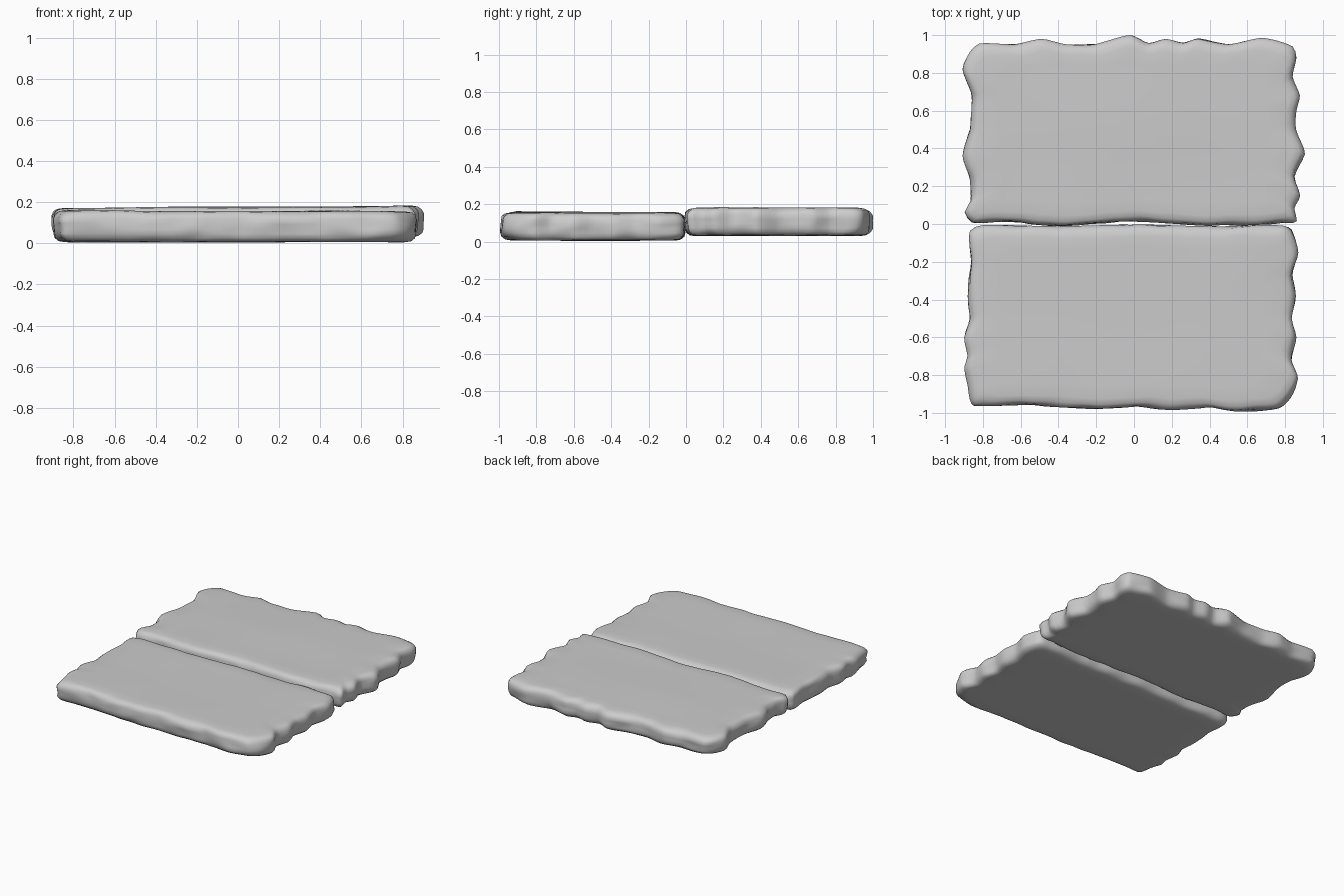
import bpy, bmesh
from mathutils import Vector, noise

if "Cube" in bpy.data.objects:
    bpy.data.objects.remove(bpy.data.objects["Cube"])

# Weathered outlines (counter-clockwise, read from above)
FRONT = [(-.87,-.93), (-.85,-.962), (-.6,-.96), (-.4,-.97), (-.2,-.98), (0,-.972), (.2,-.985),
         (.4,-.975), (.57,-.995), (.77,-.975), (.83,-.92), (.87,-.82), (.835,-.72), (.86,-.6),
         (.835,-.5), (.86,-.38), (.84,-.27), (.87,-.15), (.835,-.03), (.8,-.005), (.4,-.012),
         (0,-.002), (-.4,-.012), (-.8,-.006), (-.868,-.035), (-.868,-.2), (-.885,-.38), (-.87,-.5),
         (-.9,-.6), (-.882,-.7), (-.9,-.76), (-.88,-.86)]
BACK = [(-.9,.06), (-.86,.005), (-.7,.012), (-.4,-.012), (0,.012), (.4,-.01), (.82,.002),
        (.862,.015), (.85,.08), (.88,.15), (.85,.25), (.905,.37), (.858,.5), (.86,.6), (.878,.68),
        (.84,.78), (.86,.88), (.84,.94), (.68,.985), (.5,.952), (.34,.985), (.26,.96), (.17,.98),
        (.08,.962), (-.02,1.0), (-.2,.955), (-.36,.953), (-.49,.98), (-.63,.952), (-.82,.955),
        (-.87,.91), (-.908,.82), (-.86,.68), (-.872,.5), (-.908,.36), (-.87,.24), (-.868,.12)]

# Side profile: inset from the outline, height as a share of the thickness
PROFILE = [(.055, 0), (.03, .03), (.012, .13), (.004, .27), (.003, .42), (0, .58),
           (.002, .74), (.012, .88), (.03, .965), (.06, 1)]
SHRINK = [.85, .7, .55, .4, .25, .12]


def smooth_loop(pts, steps=5):
    """Closed Catmull-Rom curve through the points."""
    p = [Vector(q) for q in pts]
    n, out = len(p), []
    for i in range(n):
        a, b, c, d = p[i - 1], p[i], p[(i + 1) % n], p[(i + 2) % n]
        k = max(2, min(10, round((c - b).length / .03)))
        for s in range(k):
            t = s / k
            m0 = (c - a).normalized() * (c - b).length * .7
            m1 = (d - b).normalized() * (c - b).length * .7
            out.append(b * (2*t**3 - 3*t*t + 1) + m0 * (t**3 - 2*t*t + t)
                       + c * (3*t*t - 2*t**3) + m1 * (t**3 - t*t))
    return out


def slab(name, outline, cy, z0, height, lift):
    loop = smooth_loop(outline)
    bm = bmesh.new()

    def ring(inset, f, scale=1):
        verts = []
        for p in loop:
            # chipped sides: the inset varies along the edge
            chip = .012 * noise.noise((p.x * 7, p.y * 7, f * 3 + cy)) if scale == 1 else 0
            i = max(0, inset + chip)
            x = p.x * (1 - i / .88) * scale
            y = cy + (p.y - cy) * (1 - i / .485) * scale
            wave = noise.noise((x * 2.2, y * 2.2, cy + 5))
            z = z0 + f * (height + lift * x + .006 * wave) + (1 - f) * .003 * (1 + wave)
            verts.append(bm.verts.new((x, y, z)))
        return verts

    i0, i1 = PROFILE[0][0], PROFILE[-1][0]
    rings = [ring(i0, 0, s) for s in reversed(SHRINK)]
    rings += [ring(i, f) for i, f in PROFILE]
    rings += [ring(i1, 1, s) for s in SHRINK]
    n = len(loop)
    for a, b in zip(rings, rings[1:]):
        for j in range(n):
            k = (j + 1) % n
            bm.faces.new((a[j], a[k], b[k], b[j]))
    bm.faces.new(rings[0][::-1])
    bm.faces.new(rings[-1])
    bmesh.ops.recalc_face_normals(bm, faces=bm.faces)
    for f in bm.faces:
        f.smooth = True
    me = bpy.data.meshes.new(name)
    bm.to_mesh(me)
    bm.free()
    ob = bpy.data.objects.new(name, me)
    bpy.context.collection.objects.link(ob)
    return ob


# Low front slab and slightly raised back slab
slab("front_stone_slab", FRONT, -.487, 0.003, .154, -.003)
slab("back_stone_slab", BACK, .48, .028, .149, .007)
